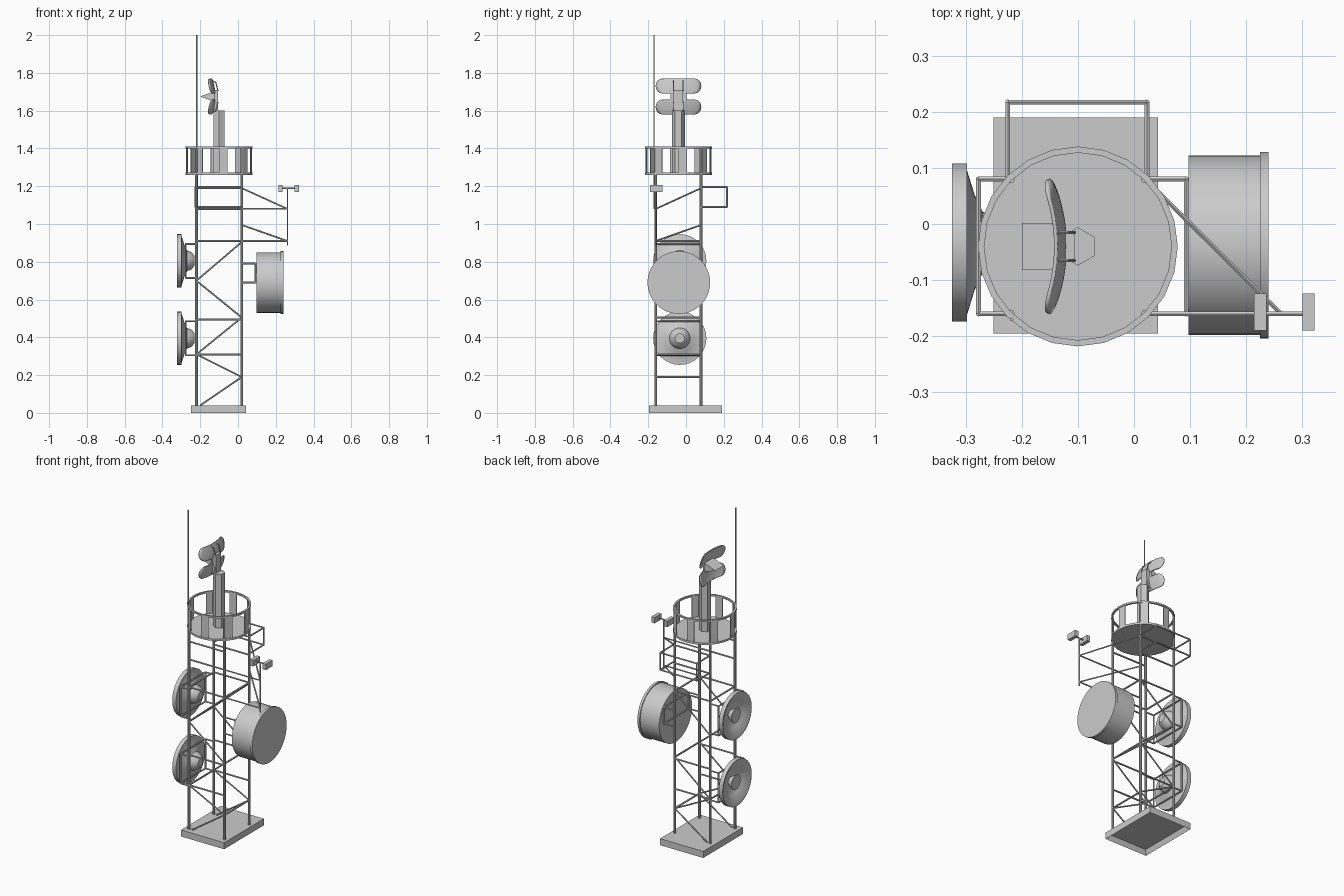
import bpy, bmesh
from math import sin, cos, pi, radians, sqrt
from mathutils import Vector, Matrix

if "Cube" in bpy.data.objects:
    bpy.data.objects.remove(bpy.data.objects["Cube"])

CX, CY = -0.10, -0.04                      # tower axis
XL, XR, YF, YB = -0.22, 0.02, -0.16, 0.08  # leg positions


def finish(name, bm, smooth=False):
    bmesh.ops.recalc_face_normals(bm, faces=bm.faces)
    me = bpy.data.meshes.new(name)
    bm.to_mesh(me)
    bm.free()
    ob = bpy.data.objects.new(name, me)
    bpy.context.collection.objects.link(ob)
    if smooth:
        bpy.ops.object.select_all(action='DESELECT')
        ob.select_set(True)
        bpy.context.view_layer.objects.active = ob
        bpy.ops.object.shade_smooth_by_angle(angle=radians(35))
    return ob


def add_bar(bm, a, b, r, n=6):
    a, b = Vector(a), Vector(b)
    d = b - a
    m = Matrix.Translation((a + b) / 2) @ d.to_track_quat('Z', 'Y').to_matrix().to_4x4()
    bmesh.ops.create_cone(bm, cap_ends=True, segments=n, radius1=r, radius2=r,
                          depth=d.length, matrix=m)


def bars(name, pairs, r, n=6):
    bm = bmesh.new()
    for a, b in pairs:
        add_bar(bm, a, b, r, n)
    return finish(name, bm, n > 6)


def add_box(bm, lo, hi):
    lo, hi = Vector(lo), Vector(hi)
    m = Matrix.Translation((lo + hi) / 2) @ Matrix.Diagonal((*(hi - lo), 1))
    return bmesh.ops.create_cube(bm, size=1, matrix=m)


def lathe_x(name, profile, y, z, n=32):
    """Revolve a closed (x, radius) profile around an axis parallel to x."""
    bm = bmesh.new()
    vs = [bm.verts.new((x, y + r, z)) for x, r in profile]
    es = [bm.edges.new((p, q)) for p, q in zip(vs, vs[1:])]
    bmesh.ops.spin(bm, geom=vs + es, cent=(0, y, z), axis=(1, 0, 0),
                   angle=2 * pi, steps=n)
    bmesh.ops.remove_doubles(bm, verts=bm.verts, dist=1e-5)
    return finish(name, bm, True)


def rail_frame(name, x0, x1, y0, y1, zs, along_x, r=0.005):
    """Two U-shaped rails off the tower, tied by uprights at the far corners."""
    if along_x:   # x0 touches the tower, x1 is the far side
        c = [(x0, y0), (x1, y0), (x1, y1), (x0, y1)]
    else:         # y0 touches the tower, y1 is the far side
        c = [(x0, y0), (x0, y1), (x1, y1), (x1, y0)]
    p = [((*a, z), (*b, z)) for z in zs for a, b in zip(c, c[1:])]
    p += [((*k, zs[0]), (*k, zs[1])) for k in c[1:3]]
    return bars(name, p, r)


# base slab, hollow underneath
bm = bmesh.new()
add_box(bm, (-0.25, -0.195, 0), (0.043, 0.19, 0.04))
bm.faces.ensure_lookup_table()
bottom = min(bm.faces, key=lambda f: f.calc_center_median().z)
bmesh.ops.inset_region(bm, faces=[bottom], thickness=0.018)
bmesh.ops.translate(bm, verts=bottom.verts, vec=(0, 0, 0.03))
finish("base_slab", bm)

# four legs, running up as platform posts
bars("tower_legs", [((x, y, 0.03), (x, y, 1.405)) for x in (XL, XR) for y in (YF, YB)], 0.0075, 8)

# horizontal and zigzag bracing
pairs = []
zig = [(XL + 0.02, 0.04), (XR, 0.19), (XL, 0.31), (XR, 0.505), (XL, 0.70), (XR, 0.905)]
for y in (YF, YB):
    pairs += [((a[0], y, a[1]), (b[0], y, b[1])) for a, b in zip(zig[:-1], zig[1:])]
bars("zigzag_braces", pairs, 0.0045)
pairs = [((XL, y, z), (XR, y, z)) for y in (YF, YB) for z in (0.31, 0.495, 0.91, 1.08, 1.19)]
pairs += [((XR, YF, z), (XR, YB, z)) for z in (0.19, 0.505, 0.91)]
pairs += [((XL, YF, z), (XL, YB, z)) for z in (0.31, 0.70, 0.91)]
bars("horizontal_braces", pairs, 0.0055)

# round platform: floor, top ring and every third wall segment as a panel
N = 24


def ring_pt(i, r, z):
    a = 2 * pi * i / N
    return (CX + r * cos(a), CY + r * sin(a), z)


bm = bmesh.new()
bmesh.ops.create_cone(bm, cap_ends=True, segments=N, radius1=0.178, radius2=0.178, depth=0.012,
                      matrix=Matrix.Translation((CX, CY, 1.266)) @ Matrix.Rotation(pi / 2, 4, 'Z'))
finish("platform_floor", bm)


def wall(name, segs, r0, r1, z0, z1):
    bm = bmesh.new()
    for i in segs:
        v = [[bm.verts.new(ring_pt(k, r, z)) for r, z in
              ((r0, z0), (r1, z0), (r1, z1), (r0, z1))] for k in (i, i + 1)]
        for j in range(4):
            k = (j + 1) % 4
            bm.faces.new((v[0][j], v[0][k], v[1][k], v[1][j]))
        if len(segs) < N:
            bm.faces.new(v[0])
            bm.faces.new(v[1])
    bmesh.ops.remove_doubles(bm, verts=bm.verts, dist=1e-5)
    finish(name, bm)


wall("platform_top_ring", range(N), 0.167, 0.178, 1.40, 1.41)
wall("platform_panels", range(0, N, 3), 0.170, 0.175, 1.27, 1.402)

# hexagonal mast and narrow radar post
bm = bmesh.new()
bmesh.ops.create_cone(bm, cap_ends=True, segments=6, radius1=0.034, radius2=0.034, depth=0.335,
                      matrix=Matrix.Translation((CX, CY, 1.4325)))
hexa = max(v.co.y for v in bm.verts) - CY
if hexa < 0.033:   # points of the hexagon face front and back
    bmesh.ops.rotate(bm, verts=bm.verts, cent=(CX, CY, 0), matrix=Matrix.Rotation(pi / 6, 3, 'Z'))
finish("mast", bm)
bm = bmesh.new()
add_box(bm, (-0.127, CY - 0.025, 1.595), (-0.105, CY + 0.025, 1.71))
finish("radar_post", bm)

# pair of curved radar reflectors with rounded ends
ZM = 1.675
for name, s in (("upper_radar_reflector", 1), ("lower_radar_reflector", -1)):
    bm = bmesh.new()
    grid = []
    for j in range(9):
        t = -pi / 2 + pi * j / 8
        dz = s * 0.055 + 0.039 * sin(t)
        half = 0.085 + 0.035 * cos(t)
        row = []
        for i in range(13):
            y = half * (i / 6 - 1)
            row.append(bm.verts.new((-0.122 - 1.7 * y * y - 2.0 * dz * dz, CY + y, ZM + dz)))
        grid.append(row)
    for r0, r1 in zip(grid, grid[1:]):
        for i in range(12):
            bm.faces.new((r0[i], r0[i + 1], r1[i + 1], r1[i]))
    ob = finish(name, bm, True)
    m = ob.modifiers.new("thickness", 'SOLIDIFY')
    m.thickness = 0.006
    m.offset = 0
pairs = []
for y in (CY - 0.025, CY + 0.025):
    for s in (1, -1):
        pairs += [((-0.14, y, ZM + 0.085 * s), (-0.118, y, ZM + 0.075 * s)),
                  ((-0.118, y, ZM + 0.075 * s), (-0.106, y, ZM + 0.03 * s))]
bars("reflector_struts", pairs, 0.003)

# wedge-shaped feed horn
bm = bmesh.new()
ends = [[bm.verts.new((x, y, z)) for x, z in ((-0.20, ZM), (-0.125, ZM - 0.028), (-0.125, ZM + 0.028))]
        for y in (CY - 0.042, CY + 0.042)]
for e in ends:
    bm.faces.new(e)
for j in range(3):
    k = (j + 1) % 3
    bm.faces.new((ends[0][j], ends[0][k], ends[1][k], ends[1][j]))
finish("feed_horn", bm)

# whip antenna on the front left leg
bars("whip_antenna", [((-0.218, -0.17, 1.08), (-0.218, -0.17, 2.0))], 0.0032, 8)

# two open dishes with their frames on the left side
DY = -0.033
for name, z in (("lower", 0.395), ("upper", 0.805)):
    lathe_x(name + "_dish", [(-0.23, 0), (-0.23, 0.025), (-0.245, 0.045), (-0.27, 0.055),
                             (-0.284, 0.085), (-0.298, 0.13), (-0.298, 0.141), (-0.324, 0.141),
                             (-0.324, 0.133), (-0.296, 0.085), (-0.28, 0.05), (-0.28, 0)], DY, z)
    lathe_x(name + "_dish_feed", [(-0.275, 0), (-0.275, 0.022), (-0.312, 0.045),
                                  (-0.316, 0.045), (-0.316, 0.04), (-0.30, 0)], DY, z, 24)
    rail_frame(name + "_dish_frame", XL, -0.277, YF, YB, (z - 0.09, z + 0.09), True)

# large drum antenna on the right side
lathe_x("drum_antenna", [(0.097, 0), (0.097, 0.16), (0.225, 0.16), (0.225, 0.166),
                         (0.24, 0.166), (0.24, 0)], -0.038, 0.69, 40)
rail_frame("drum_frame", XR, 0.093, YF, YB, (0.69, 0.79), True)

# railing behind the tower
rail_frame("back_railing", -0.225, 0.023, YB, 0.217, (1.09, 1.195), False)

# outrigger with a small two-box antenna
PX = 0.262
pairs = [((PX, YF, 0.885), (PX, YF, 1.19)), ((0.225, YF, 1.19), (0.31, YF, 1.19))]
for z0, z1 in ((1.08, 1.19), (0.91, 0.995)):
    pairs += [((XR, YF, z0), (PX, YF, z0)), ((XR, YB, z1), (PX, YF, z0))]
bars("outrigger", pairs, 0.0045)
bm = bmesh.new()
for x in (0.225, 0.311):
    add_box(bm, (x - 0.011, -0.19, 1.17), (x + 0.011, -0.124, 1.206))
finish("outrigger_antenna_boxes", bm)
